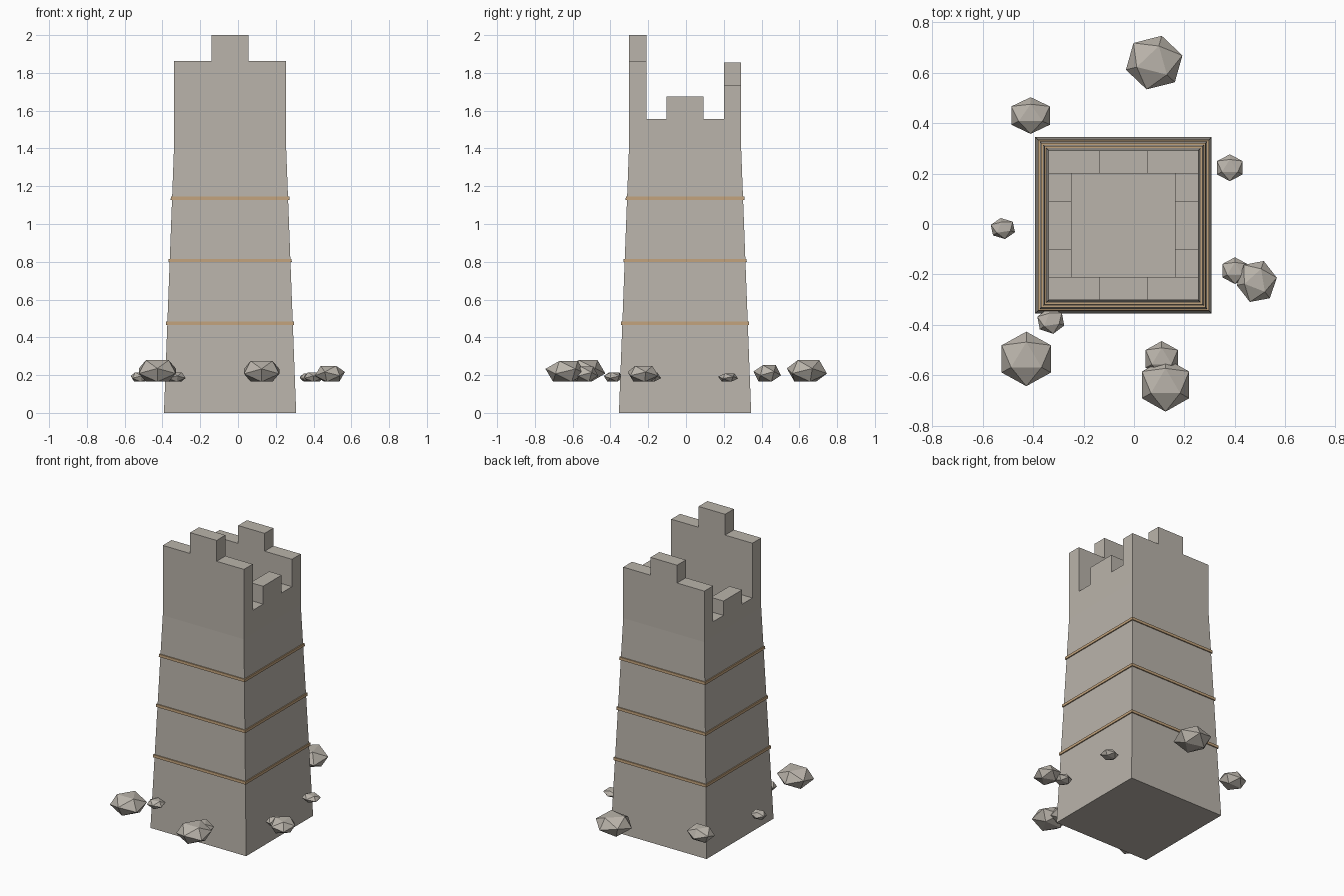
import bpy, bmesh, math
from mathutils import Matrix, Vector

cube = bpy.data.objects.get("Cube")
if cube:
    bpy.data.objects.remove(cube, do_unlink=True)

CENTRE = Vector((-0.042, -0.005, 0))
BASE, TOP = 0.35, 0.297      # half widths at the foot and the shoulder
SHOULDER = 1.4               # height where the taper ends
THICK = 0.092                # parapet thickness


def material(name, color):
    mat = bpy.data.materials.new(name)
    mat.use_nodes = True
    mat.diffuse_color = (*color, 1)
    mat.node_tree.nodes["Principled BSDF"].inputs["Base Color"].default_value = (*color, 1)
    return mat


stone = material("warm grey stone", (0.49, 0.455, 0.405))
trim = material("tan trim", (0.53, 0.36, 0.20))


def add_object(name, bm, mat):
    bmesh.ops.recalc_face_normals(bm, faces=bm.faces)
    mesh = bpy.data.meshes.new(name)
    bm.to_mesh(mesh)
    bm.free()
    mesh.materials.append(mat)
    obj = bpy.data.objects.new(name, mesh)
    bpy.context.scene.collection.objects.link(obj)
    return obj


def half_width(z):
    return BASE + (TOP - BASE) * z / SHOULDER


def tapered_block(name, z0, z1, grow, mat):
    """Square block that follows the slope of the tower."""
    bm = bmesh.new()
    bmesh.ops.create_cube(bm, size=2)
    for v in bm.verts:
        z = z1 if v.co.z > 0 else z0
        w = half_width(z) + grow
        v.co = CENTRE + Vector((v.co.x * w, v.co.y * w, z))
    return add_object(name, bm, mat)


def parapet(name, angle, half_length, low, high):
    """Wall with one central merlon, drawn on the front side then turned."""
    m = 0.097
    outline = [(-half_length, SHOULDER), (half_length, SHOULDER),
               (half_length, low), (m, low), (m, high),
               (-m, high), (-m, low), (-half_length, low)]
    bm = bmesh.new()
    face = bm.faces.new([bm.verts.new((x, -TOP, z)) for x, z in outline])
    out = bmesh.ops.extrude_face_region(bm, geom=[face])
    moved = [g for g in out["geom"] if isinstance(g, bmesh.types.BMVert)]
    bmesh.ops.translate(bm, verts=moved, vec=(0, THICK, 0))
    bm.transform(Matrix.Translation(CENTRE) @ Matrix.Rotation(math.radians(angle), 4, "Z"))
    return add_object(name, bm, stone)


def rock(index, x, y, rx, ry, half_height, yaw):
    """Flattened icosahedron lying with one face up."""
    bm = bmesh.new()
    bmesh.ops.create_icosphere(bm, subdivisions=1, radius=1)
    bm.transform(Matrix.Rotation(math.radians(yaw), 4, "Z")
                 @ Matrix.Rotation(math.radians(37.4), 4, "Y"))
    bm.transform(Matrix.Translation((x, y, 0.165 + half_height))
                 @ Matrix.Diagonal((rx, ry, half_height / 0.795, 1)))
    return add_object(f"rock_{index}", bm, stone)


# Tower body and trim bands
tapered_block("tower_body", 0, SHOULDER, 0, stone)
for i, z in enumerate((0.475, 0.807, 1.136)):
    tapered_block(f"trim_band_{i + 1}", z - 0.009, z + 0.009, 0.007, trim)

# Parapet walls, each of its own height
parapet("front_parapet", 0, TOP, 1.862, 2.0)
parapet("back_parapet", 180, TOP, 1.737, 1.855)
parapet("left_parapet", 90, TOP - THICK, 1.556, 1.674)
parapet("right_parapet", -90, TOP - THICK, 1.50, 1.595)

# Loose rocks around the tower
rocks = [
    (0.08, 0.64, 0.118, 0.112, 0.057, 75),
    (-0.41, 0.43, 0.09, 0.074, 0.044, 90),
    (0.38, 0.223, 0.06, 0.054, 0.022, 90),
    (-0.52, -0.018, 0.052, 0.043, 0.025, 100),
    (0.40, -0.185, 0.058, 0.054, 0.025, 90),
    (0.487, -0.228, 0.082, 0.088, 0.042, 70),
    (-0.33, -0.385, 0.058, 0.052, 0.025, 100),
    (-0.427, -0.535, 0.115, 0.11, 0.057, 90),
    (0.11, -0.535, 0.075, 0.072, 0.04, 90),
    (0.125, -0.638, 0.11, 0.108, 0.055, 90),
]
for i, spec in enumerate(rocks):
    rock(i + 1, *spec)
